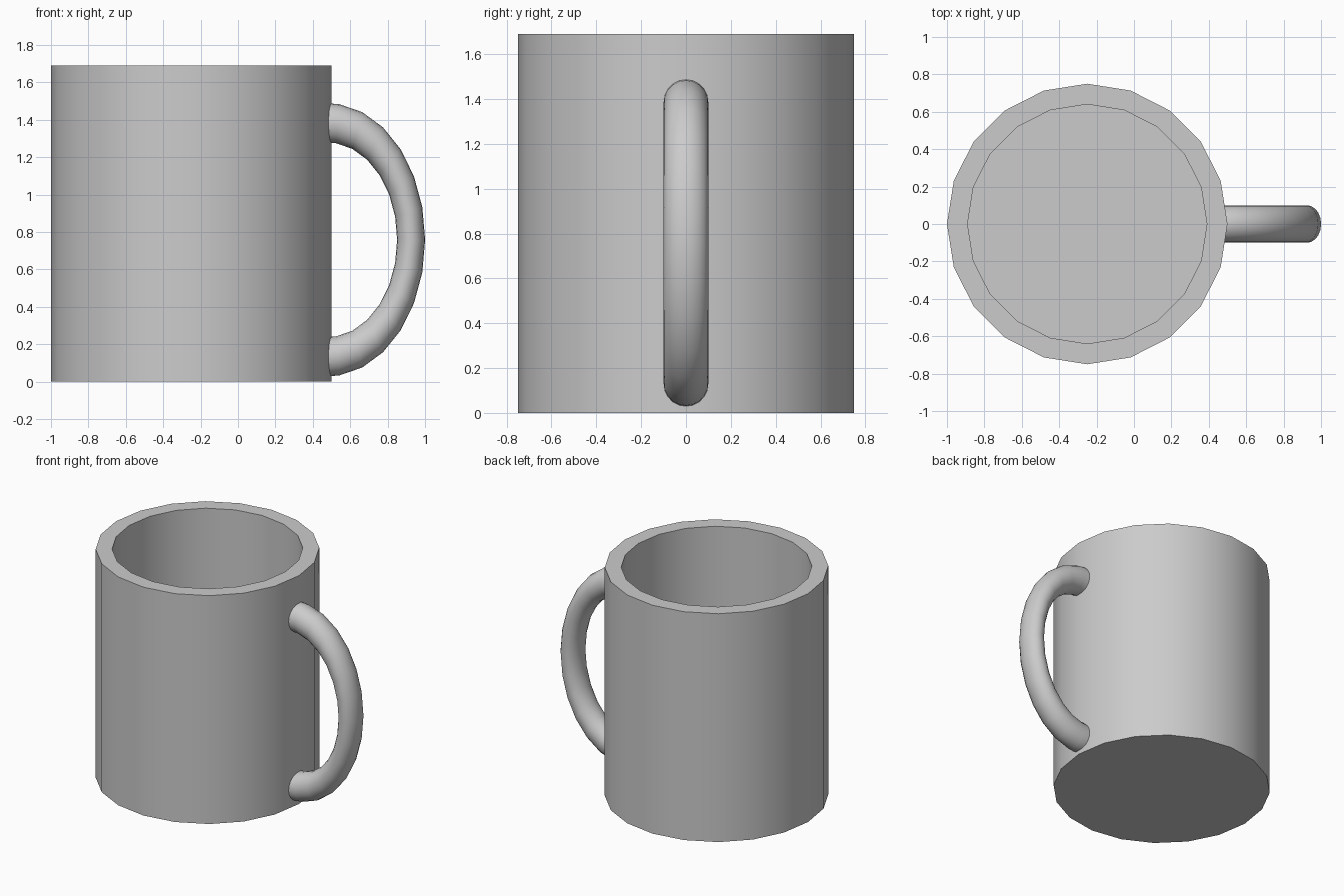
import bpy, bmesh
from math import sin, cos, pi, radians

if "Cube" in bpy.data.objects:
    bpy.data.objects.remove(bpy.data.objects["Cube"])


def skin(name, rings, caps, close=False):
    """Build a mesh by bridging successive rings of equal vertex count."""
    bm = bmesh.new()
    loops = [[bm.verts.new(p) for p in ring] for ring in rings]
    n = len(loops[0])
    for a, b in zip(loops, loops[1:]):
        for i in range(n):
            j = (i + 1) % n
            bm.faces.new((a[i], a[j], b[j], b[i]))
    if caps:
        bm.faces.new(loops[0][::-1])
        bm.faces.new(loops[-1])
    bmesh.ops.recalc_face_normals(bm, faces=bm.faces)
    mesh = bpy.data.meshes.new(name)
    bm.to_mesh(mesh)
    bm.free()
    ob = bpy.data.objects.new(name, mesh)
    bpy.context.collection.objects.link(ob)
    bpy.ops.object.select_all(action='DESELECT')
    ob.select_set(True)
    bpy.context.view_layer.objects.active = ob
    bpy.ops.object.shade_smooth_by_angle(angle=radians(35))
    return ob


# Mug body: 20-sided cup, outer wall, rim, inner wall and floor
SIDES = 20
CX = -0.25
profile = [(0.75, 0), (0.75, 1.69), (0.64, 1.69), (0.64, 0.11)]
skin("mug_body",
     [[(CX + r * cos(2 * pi * i / SIDES), r * sin(2 * pi * i / SIDES), z)
       for i in range(SIDES)] for r, z in profile], caps=True)

# Handle: half ring squashed in x, ends running into the wall
STEP = pi / 13
angles = [-pi / 2] + [k * STEP for k in range(-6, 7)] + [pi / 2]
TUBE = 20


def handle_ring(a, shift=0.0):
    ring = []
    for i in range(TUBE):
        t = 2 * pi * i / TUBE
        d = 0.625 + 0.105 * cos(t)
        ring.append((0.48 + shift + 0.713 * d * cos(a), 0.1 * sin(t),
                     0.758 + d * sin(a)))
    return ring


rings = ([handle_ring(-pi / 2, -0.04)] + [handle_ring(a) for a in angles]
         + [handle_ring(pi / 2, -0.04)])
skin("handle", rings, caps=True)
